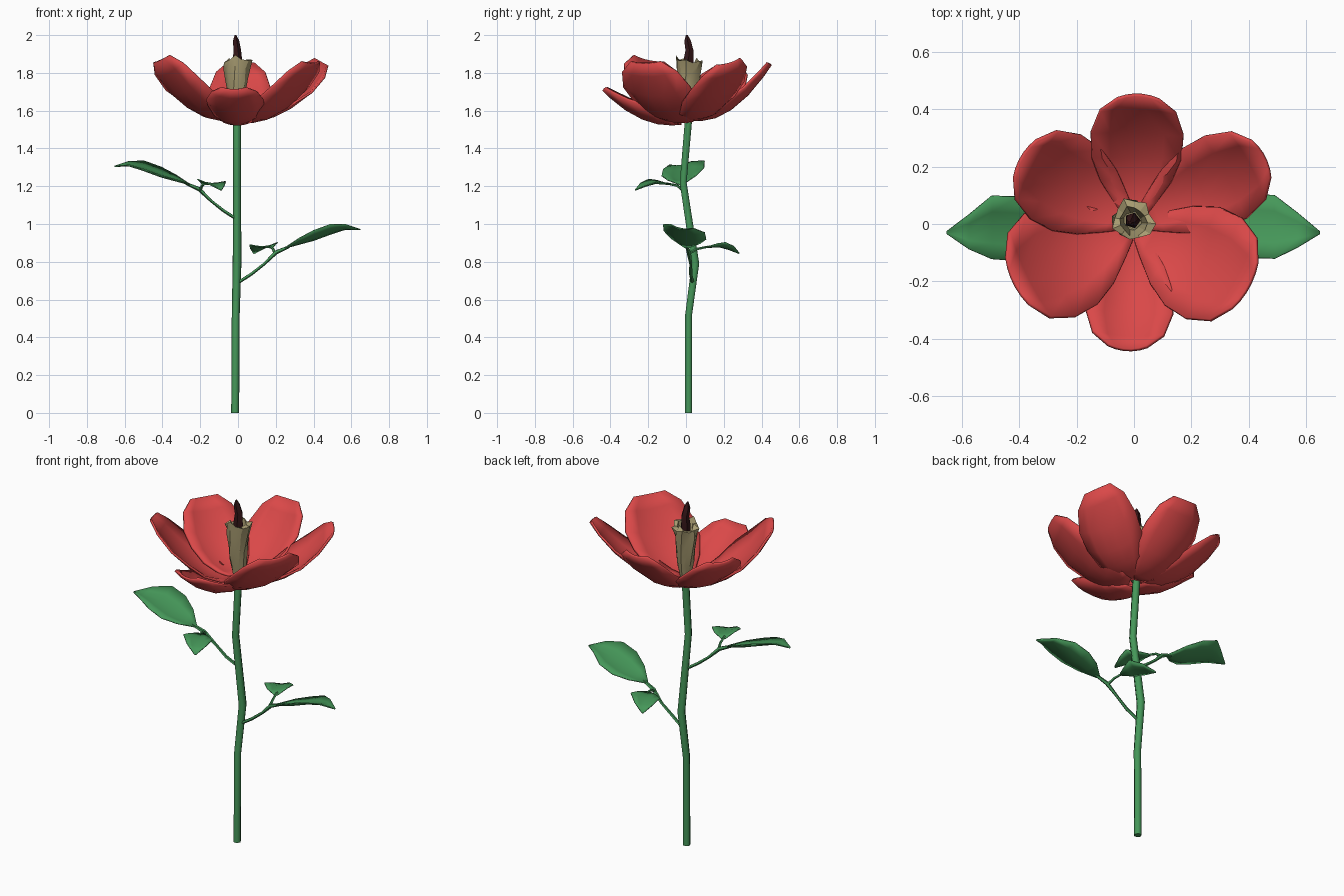
import bpy, bmesh, math, random
from mathutils import Vector, Matrix

if "Cube" in bpy.data.objects:
    bpy.data.objects.remove(bpy.data.objects["Cube"])

random.seed(4)


def material(name, rgb):
    m = bpy.data.materials.new(name)
    m.diffuse_color = (*rgb, 1)
    m.use_nodes = True
    m.node_tree.nodes["Principled BSDF"].inputs["Base Color"].default_value = m.diffuse_color
    return m


RED = material("petal red", (0.70, 0.065, 0.065))
GREEN = material("leaf green", (0.06, 0.31, 0.10))
TAN = material("stamen tan", (0.40, 0.34, 0.17))
DARK = material("pistil dark brown", (0.035, 0.008, 0.009))


def make(name, bm, mat, angle=40, thickness=0):
    bmesh.ops.recalc_face_normals(bm, faces=bm.faces)
    me = bpy.data.meshes.new(name)
    bm.to_mesh(me)
    bm.free()
    me.materials.append(mat)
    ob = bpy.data.objects.new(name, me)
    bpy.context.collection.objects.link(ob)
    if thickness:
        s = ob.modifiers.new("thickness", "SOLIDIFY")
        s.thickness, s.offset = thickness, 0
    bpy.ops.object.select_all(action='DESELECT')
    ob.select_set(True)
    bpy.context.view_layer.objects.active = ob
    bpy.ops.object.shade_smooth_by_angle(angle=math.radians(angle))
    return ob


def skin(bm, rows, closed):
    """Join rows of points with faces."""
    vs = [[bm.verts.new(p) for p in r] for r in rows]
    n = len(rows[0])
    for a, b in zip(vs, vs[1:]):
        for i in range(n if closed else n - 1):
            j = (i + 1) % n
            bm.faces.new((a[i], a[j], b[j], b[i]))
    return vs


def tube(name, path, radii, mat, sides=6, xf=None):
    pts = [Vector(p) for p in path]
    rows = []
    for i, p in enumerate(pts):
        t = pts[min(i + 1, len(pts) - 1)] - pts[max(i - 1, 0)]
        q = Vector((0, 0, 1)).rotation_difference(t)
        rows.append([p + q @ Vector((radii[i] * math.cos(k * math.tau / sides),
                                     radii[i] * math.sin(k * math.tau / sides), 0))
                     for k in range(sides)])
    bm = bmesh.new()
    vs = skin(bm, rows, True)
    bm.faces.new(vs[0][::-1])
    bm.faces.new(vs[-1])
    if xf:
        bm.transform(xf)
    return make(name, bm, mat, 65)


# Bent stem
tube("stem", [(-.015, .014, 0), (-.012, .014, .52), (-.005, .05, .79),
              (-.005, -.015, 1.22), (-.005, .015, 1.57)],
     [.021, .021, .023, .021, .022], GREEN)


# Cupped petals
OUTLINE = [(.06, .24), (.17, .46), (.34, .77), (.52, .97), (.72, 1), (.9, .82), (1, .45)]


def petal(name, deg, length, half, base_z, tip_z, cup, twist):
    rot = Matrix.Rotation(math.radians(deg), 3, 'Z')
    rows = []
    for u, w in OUTLINE:
        row = []
        for v in (-1, -.6, -.2, .2, .6, 1):
            r = u * length - .015 * v * v * u
            z = base_z + (tip_z - base_z) * u ** 2.1 - .024 * math.sin(math.pi * u)
            z += cup * v * v * w * min(u * 1.6, 1.25 - u) + twist * v * w * u
            row.append(rot @ Vector((r, v * w * half, z)))
        rows.append(row)
    bm = bmesh.new()
    skin(bm, rows, False)
    make(name, bm, RED, 60, .012)


for name, *spec in [("back_petal", 88, .45, .16, 1.555, 1.845, .08, 0),
                    ("back_right_petal", 27, .51, .16, 1.555, 1.85, .08, .04),
                    ("front_right_petal", -29, .455, .20, 1.545, 1.85, .09, 0),
                    ("front_petal", -93, .44, .15, 1.535, 1.71, .11, 0),
                    ("front_left_petal", 206, .465, .20, 1.555, 1.865, .09, .04),
                    ("back_left_petal", 149, .455, .17, 1.56, 1.83, .08, 0)]:
    petal(name, *spec)

# Crumpled, hollow stamen crown
bm = bmesh.new()
rows = []
for z, r in [(1.55, .028), (1.64, .044), (1.72, .056), (1.80, .066), (1.87, .074),
             (1.86, .05), (1.74, .03)]:
    row = []
    for k in range(12):
        a = k * math.tau / 12 + (z - 1.55) * 1.2
        rr = r * random.uniform(.82, 1.12)
        row.append((-.005 + rr * math.cos(a), .012 + rr * math.sin(a),
                    z + random.uniform(-.025, .025) * (z > 1.6)))
    rows.append(row)
vs = skin(bm, rows, True)
bm.faces.new(vs[-1])
make("stamens", bm, TAN, 25)

# Pointed pistil
tube("pistil", [(-.005, .012, 1.70), (-.005, .012, 1.86), (-.006, .018, 1.92),
                (-.012, .008, 1.97), (-.014, .004, 2.0)],
     [.02, .028, .022, .018, .005], DARK, 5)


# Leaves: stations of (centre, sideways vector); edges lifted above the midrib
def leaf(name, stations, lift, xf):
    bm = bmesh.new()
    rows = []
    for c, s in stations:
        c, s = Vector(c), Vector(s)
        up = Vector((0, 0, lift * s.length))
        rows.append([c - s + up, c - s * .5 + up * .2, c, c + s * .5 + up * .2, c + s + up])
    skin(bm, rows, False)
    bm.transform(xf)
    make(name, bm, GREEN, 30, .006)


# Each side: transform, y of stalk root and fork, y of the leaf tip, small leaf shift
TURN = Matrix.Translation((-.005, -.022, .335)) @ Matrix.Rotation(math.pi, 4, 'Z')
for side, xf, root, fork, tip, shift in (("right", Matrix(), .035, .015, -.03, 0),
                                         ("left", TURN, -.035, -.005, .008, -.035)):
    mid = (root + fork) / 2
    tube(side + "_leaf_stalk", [(0, root, .69), (.07, mid, .735), (.14, mid, .79),
                                (.2, fork, .85), (.27, .005, .88)],
         [.009, .009, .008, .012, .008], GREEN, 5, xf)
    tube(side + "_small_stalk", [(.195, fork, .845), (.185, .06 + shift, .868),
                                 (.17, .12 + shift, .88)],
         [.009, .007, .006], GREEN, 5, xf)
    leaf(side + "_large_leaf",
         [((.25, .005, .873), (0, .012, 0)), ((.32, 0, .895), (0, .075, -.012)),
          ((.40, -.005, .92), (0, .112, -.022)), ((.49, -.01, .953), (0, .11, -.022)),
          ((.57, tip * .7, .975), (0, .06, -.01)), ((.648, tip, .97), (0, .004, 0))], .2, xf)
    leaf(side + "_small_leaf",
         [((.175, .10 + shift, .874), (.01, .004, 0)),
          ((.15, .145 + shift, .878), (.05, .02, .006)),
          ((.135, .185 + shift, .88), (.075, .025, .006)),
          ((.11, .235 + shift, .866), (.045, .02, .004)),
          ((.085, .28 + shift, .845), (.004, .002, 0))], .2, xf)
